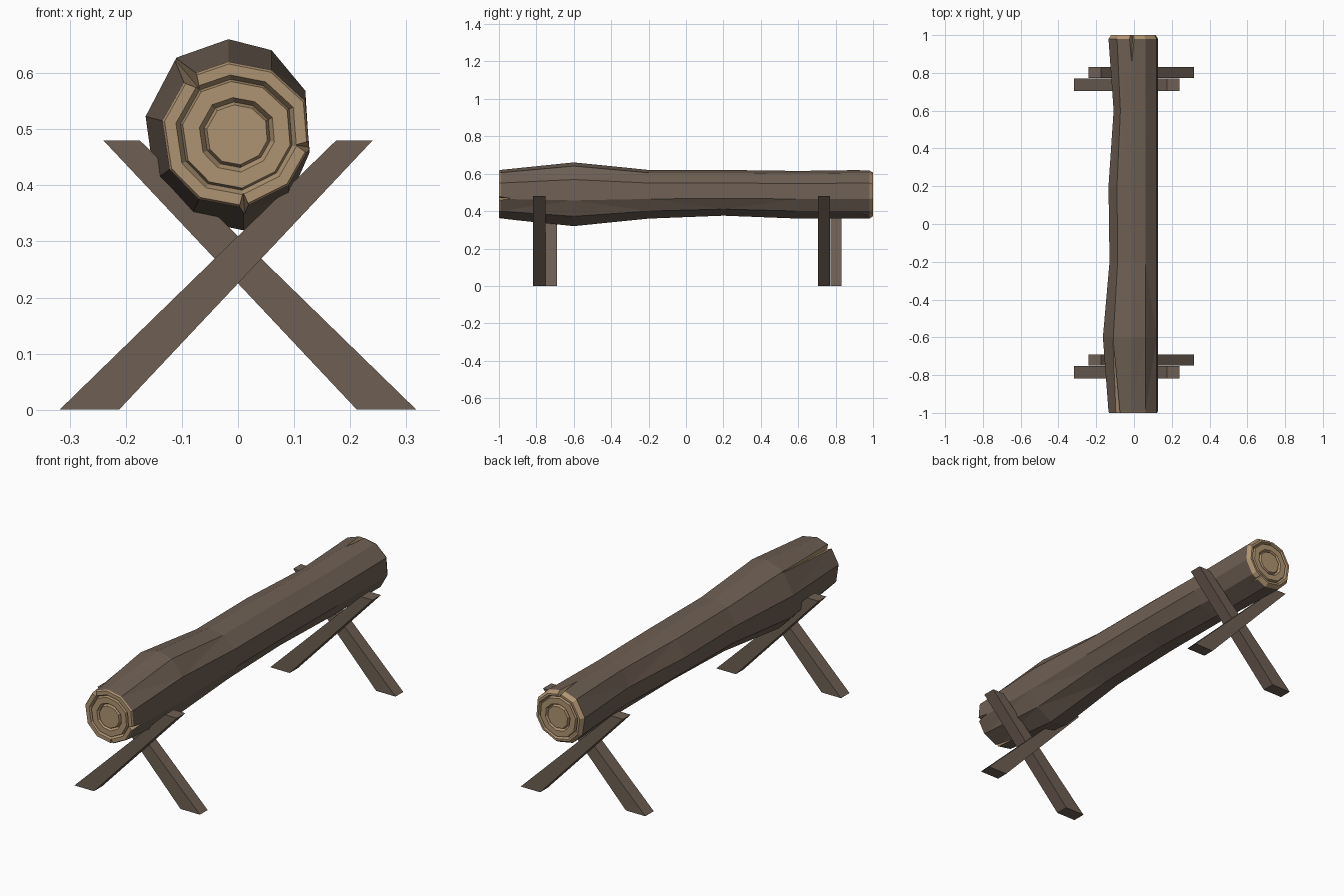
import bpy, bmesh, math
from mathutils import Vector

if "Cube" in bpy.data.objects:
    bpy.data.objects.remove(bpy.data.objects["Cube"])


def material(name, rgb):
    m = bpy.data.materials.new(name)
    m.diffuse_color = (*rgb, 1)
    m.use_nodes = True
    m.node_tree.nodes["Principled BSDF"].inputs["Base Color"].default_value = m.diffuse_color
    return m


BARK = material("dark_bark", (0.156, 0.115, 0.087))
WOOD = material("cut_wood", (0.43, 0.296, 0.168))
CZ = 0.49  # height of the log axis


def make_object(name, bm):
    bmesh.ops.recalc_face_normals(bm, faces=bm.faces)
    me = bpy.data.meshes.new(name)
    bm.to_mesh(me)
    bm.free()
    ob = bpy.data.objects.new(name, me)
    bpy.context.collection.objects.link(ob)
    me.materials.append(BARK)
    me.materials.append(WOOD)
    return ob


# Log cross-section, relative to the axis
section = [(-.017, .13), (.06, .115), (.12, .06), (.127, -.025), (.09, -.09),
           (.01, -.13), (-.07, -.115), (-.122, -.062), (-.135, .025), (-.09, .105)]
# Log stations: y, left, top and bottom stretch
body = [(-.993, 1, 1, 1), (-.6, 1.22, 1.31, 1.31), (-.2, .96, 1, 1),
        (.2, 1.0, 1, .88), (.6, .8, .96, 1), (.98, 1, 1, 1)]
# End rings: scale and depth below the end plane, with two V-shaped grooves
front_end = [(.97, 0), (.82, 0), (.76, .015), (.73, 0), (.51, 0), (.45, .015), (.41, 0)]
back_end = [(.9, 0)] + front_end[1:]

bm = bmesh.new()
rings = []


def add_ring(y, left, top, bottom, wood):
    ring = [bm.verts.new((x * (left if x < -.03 else 1), y,
                          CZ + z * (top if z > 0 else bottom))) for x, z in section]
    rings.append((ring, wood))


for s, d in reversed(front_end):
    add_ring(-1 + d, s, s, s, True)
    for v in rings[-1][0]:
        v.co.x = section[rings[-1][0].index(v)][0] * s
for y, l, t, b in body:
    add_ring(y, l, t, b, False)
for s, d in back_end:
    add_ring(1 - d, s, s, s, True)
    for v in rings[-1][0]:
        v.co.x = section[rings[-1][0].index(v)][0] * s

n = len(section)
for (r0, w0), (r1, w1) in zip(rings, rings[1:]):
    for i in range(n):
        j = (i + 1) % n
        f = bm.faces.new((r0[i], r0[j], r1[j], r1[i]))
        f.material_index = 1 if (w0 or w1) else 0
for ring in (rings[0][0], rings[-1][0]):
    bm.faces.new(ring).material_index = 1
bmesh.ops.triangulate(bm, faces=[f for f in bm.faces if f.material_index == 0])
log = make_object("log", bm)


# Cracks: tapered wedges cut in from the ends of the log
def crack(end, angle, half_width, depth_r, length, tip_r):
    def p(r, a, y):
        return Vector((r * math.cos(a), y, CZ + r * math.sin(a)))
    a = math.radians(angle)
    w = math.radians(half_width)
    y = end * 1.01
    cb = bmesh.new()
    v = [cb.verts.new(c) for c in (p(.2, a - w, y), p(.2, a + w, y), p(depth_r, a, y),
                                   p(tip_r, a, end * (1 - length)))]
    for idx in ((0, 1, 2), (0, 1, 3), (1, 2, 3), (0, 2, 3)):
        cb.faces.new([v[i] for i in idx]).material_index = 1
    ob = make_object("crack_cutter", cb)
    ob.hide_render = True
    mod = log.modifiers.new("crack", 'BOOLEAN')
    mod.operation = 'DIFFERENCE'
    mod.solver = 'EXACT'
    mod.object = ob
    return ob


cutters = [crack(-1, 130, 14, .105, .42, .175),
           crack(-1, -10, 13, .10, .12, .15),
           crack(-1, -85, 10, .10, .15, .15),
           crack(1, 95, 13, .095, .25, .15),
           crack(1, -60, 13, .10, .15, .15)]
deps = bpy.context.evaluated_depsgraph_get()
cut = bpy.data.meshes.new_from_object(log.evaluated_get(deps))
log.modifiers.clear()
log.data = cut
for c in cutters:
    bpy.data.objects.remove(c)


# Crossed planks: tapered slanting profile, extruded along y
def plank(name, side, y0, y1):
    pb = bmesh.new()
    prof = [(-.318, 0), (-.212, 0), (.24, .48), (.175, .48)]
    a = [pb.verts.new((x * side, y0, z)) for x, z in prof]
    b = [pb.verts.new((x * side, y1, z)) for x, z in prof]
    pb.faces.new(a)
    pb.faces.new(b)
    for i in range(4):
        j = (i + 1) % 4
        pb.faces.new((a[i], a[j], b[j], b[i]))
    make_object(name, pb)


plank("front_leg_outer", 1, -.818, -.752)
plank("front_leg_inner", -1, -.75, -.69)
plank("back_leg_inner", 1, .705, .77)
plank("back_leg_outer", -1, .772, .832)
